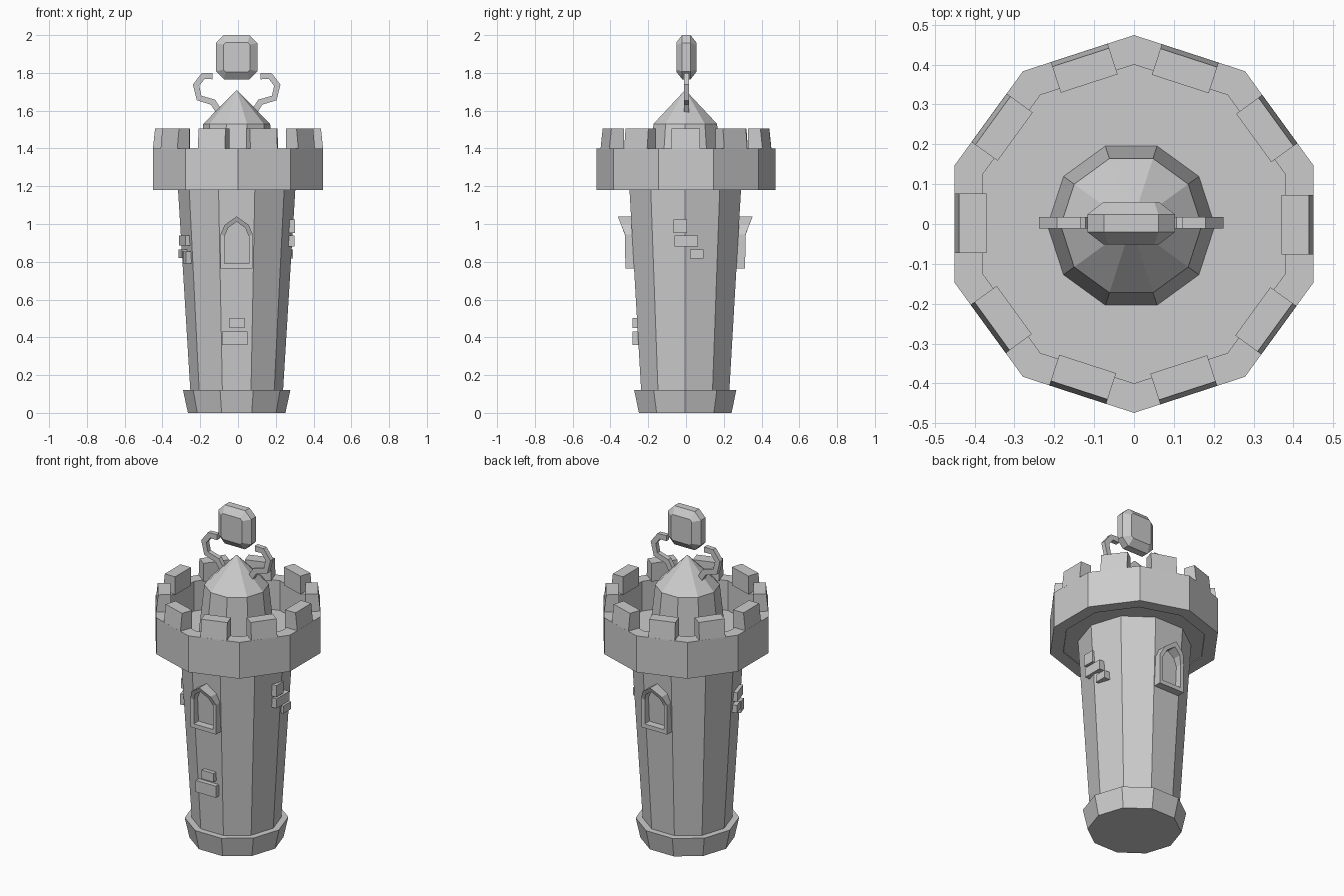
import bpy, bmesh
from math import cos, sin, radians, pi
from mathutils import Vector, Matrix

if "Cube" in bpy.data.objects:
    bpy.data.objects.remove(bpy.data.objects["Cube"])

CX, CY = -0.007, -0.004      # axis of the shaft, turret and gem
SIDES = 10


def make(name, verts, faces):
    bm = bmesh.new()
    vs = [bm.verts.new(v) for v in verts]
    for f in faces:
        bm.faces.new([vs[i] for i in f])
    bmesh.ops.remove_doubles(bm, verts=bm.verts, dist=1e-5)
    bmesh.ops.recalc_face_normals(bm, faces=bm.faces)
    mesh = bpy.data.meshes.new(name)
    bm.to_mesh(mesh)
    bm.free()
    ob = bpy.data.objects.new(name, mesh)
    bpy.context.collection.objects.link(ob)
    return ob


def skin(name, rings, caps=True, closed=False):
    """Join equal-length loops of points with quads."""
    n, m = len(rings[0]), len(rings)
    faces = []
    for k in range(m if closed else m - 1):
        a, b = k * n, (k + 1) % m * n
        faces += [(a + i, a + (i + 1) % n, b + (i + 1) % n, b + i) for i in range(n)]
    if caps and not closed:
        faces += [tuple(range(n)), tuple(range((m - 1) * n, m * n))]
    return make(name, [p for r in rings for p in r], faces)


def lathe(name, profile, phase=0, cx=CX, cy=CY):
    rings = []
    for r, z in profile:
        rings.append([(cx + r * cos(phase + 2 * pi * i / SIDES),
                       cy + r * sin(phase + 2 * pi * i / SIDES), z) for i in range(SIDES)])
    return skin(name, rings, caps=False)


def block(name, x0, x1, y0, y1, z0, z1, angle=0, batter=0, cx=0, cy=0):
    """Box along +x turned about z; the outer face may lean inward."""
    rot = Matrix.Rotation(angle, 3, 'Z')
    rings = []
    for z, o in ((z0, x1), (z1, x1 - batter)):
        rings.append([rot @ Vector(p) + Vector((cx, cy, 0))
                      for p in ((x0, y0, z), (o, y0, z), (o, y1, z), (x0, y1, z))])
    return skin(name, rings)


# Tower body
lathe("base", [(0, 0), (.258, 0), (.284, .12), (.24, .12), (0, .12)])
lathe("shaft", [(0, .11), (.245, .11), (.311, 1.19), (0, 1.19)])

# Parapet ring with sunken floor, then merlons on each side
half = pi / SIDES
lathe("parapet", [(0, 1.22), (.40, 1.22), (.40, 1.4), (.474, 1.4), (.474, 1.18),
                  (.40, 1.18), (.398, 1.185), (0, 1.185)], half, 0, 0)
for i in range(SIDES):
    block("merlon", .37, .451, -.077, .073, 1.395, 1.505, i * 2 * half, .012)

# Inner turret and pointed roof
lathe("turret", [(0, 1.21), (.211, 1.21), (.177, 1.53), (0, 1.53)])
lathe("roof", [(0, 1.53), (.177, 1.53), (0, 1.71)])

# Curled brackets either side of the gem
path = [Vector(p) for p in ((-.127, 1.783), (-.178, 1.783), (-.215, 1.735),
                            (-.199, 1.667), (-.125, 1.645), (-.075, 1.565))]
for side in (1, -1):
    rings = []
    for i, p in enumerate(path):
        d = (path[min(i + 1, len(path) - 1)] - path[max(i - 1, 0)]).normalized()
        n = Vector((-d.y, d.x)) * .017
        rings.append([(CX + side * (p.x + s * n.x), .003 + y, p.y + s * n.y)
                      for s, y in ((-1, -.014), (1, -.014), (1, .014), (-1, .014))])
    skin("bracket", rings)


# Floating cut gem
def octagon(hx, hz, cut, y):
    pts = [(hx, hz - cut), (hx - cut, hz), (cut - hx, hz), (-hx, hz - cut),
           (-hx, cut - hz), (cut - hx, -hz), (hx - cut, -hz), (hx, cut - hz)]
    return [(CX + x, .002 + y, 1.883 + z) for x, z in pts]


skin("gem", [octagon(.07, .078, .012, -.053), octagon(.11, .117, .042, -.022),
             octagon(.11, .117, .042, .022), octagon(.07, .078, .012, .053)])

# Arched window frames, front and back, with a hood leaning out at the top
outer = [(-.085, .765), (-.085, .945), (-.064, .995), (0, 1.04),
         (.064, .995), (.085, .945), (.085, .765)]
inner = [(-.064, .79), (-.064, .935), (-.045, .98), (0, 1.012),
         (.045, .98), (.064, .935), (.064, .79)]
for side in (1, -1):
    def at(p, depth):
        return (CX + p[0], CY - side * depth, p[1])

    def front(p):
        return at(p, .317 + max(0, p[1] - .94) * .4)
    rings = [[at(o, .25), front(o), front(q), at(q, .25)] for o, q in zip(outer, inner)]
    skin("window_frame", rings, closed=True)

# Raised bricks: front, right and left
for x0, x1, z0, z1 in ((-.045, .035, .45, .503), (-.085, .05, .36, .43)):
    block("front_brick", .2, .283, x0, x1, z0, z1, radians(-90))
for y0, y1, z0, z1, d in ((-.065, .005, .953, 1.023, .302), (-.06, .063, .882, .94, .3),
                          (.02, .092, .818, .864, .29)):
    block("right_brick", .2, d, y0, y1, z0, z1)
for t0, t1, z0, z1 in ((-.055, .055, .885, .94), (-.06, 0, .82, .866), (.01, .065, .79, .855)):
    block("left_brick", .2, .303, t0, t1, z0, z1, radians(198), 0, CX, CY)
